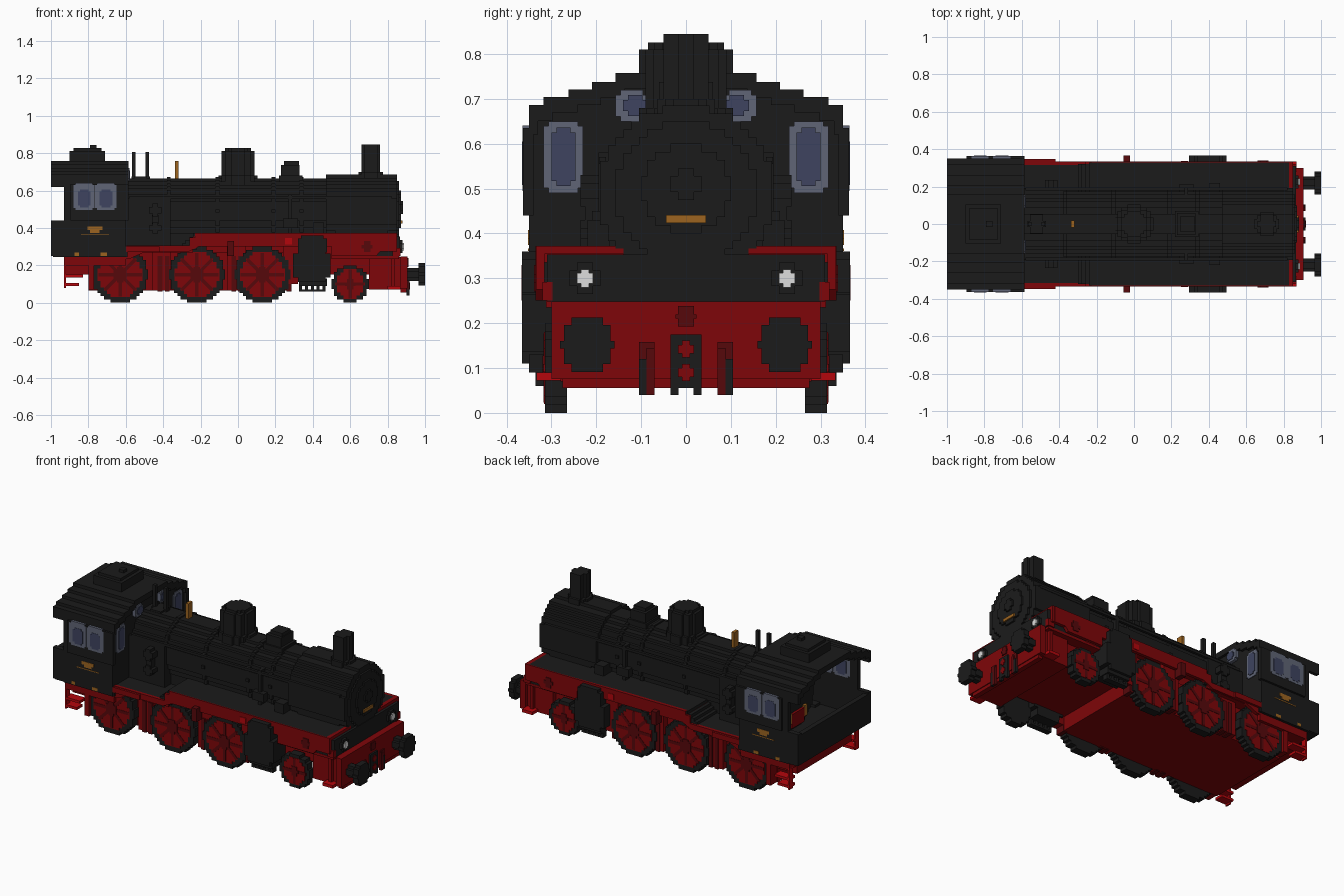
import bpy, bmesh, math
from mathutils import Vector

if "Cube" in bpy.data.objects:
    bpy.data.objects.remove(bpy.data.objects["Cube"])

V = 0.0174  # block size of the stepped shapes


def material(name, rgb):
    lin = [((c / 255 + 0.055) / 1.055) ** 2.4 if c > 10 else c / 3294 for c in rgb] + [1]
    m = bpy.data.materials.new(name)
    m.use_nodes = True
    m.diffuse_color = lin
    m.node_tree.nodes["Principled BSDF"].inputs["Base Color"].default_value = lin
    return m


BLACK = material("soot black", (27, 27, 27))
RED = material("frame red", (127, 6, 9))
BRIGHT = material("bright step red", (180, 6, 12))
DARK = material("deep red", (86, 8, 11))
FRAME = material("window frame grey", (96, 101, 118))
GLASS = material("window blue", (62, 68, 96))
BRASS = material("brass", (156, 100, 32))
WHITE = material("lamp white", (222, 222, 222))


def rect(u0, u1, v0, v1):
    return [(u0, v0), (u1, v0), (u1, v1), (u0, v1)]


def stepped(r, cu=0, cv=0, block=V):
    """Blocky disc outline: rows of constant height, widths snapped to blocks."""
    n = max(3, round(2 * r / block))
    h, side = 2 * r / n, []
    for i in range(n):
        t = (-r + (i + 0.5) * h) / r
        w = min(r, max(block, round(r * math.sqrt(1 - t * t) / block) * block))
        for p in ((w, -r + i * h), (w, -r + (i + 1) * h)):
            if not side or (Vector(side[-1]) - Vector(p)).length > 1e-6:
                side.append(p)
    ring = side + [(-u, v) for u, v in reversed(side)]
    return [(cu + u, cv + v) for u, v in ring]


def soft_rect(u0, u1, v0, v1, c=0.011):
    """Rectangle with notched corners."""
    return [(u0 + c, v0), (u1 - c, v0), (u1 - c, v0 + c), (u1, v0 + c), (u1, v1 - c), (u1 - c, v1 - c),
            (u1 - c, v1), (u0 + c, v1), (u0 + c, v1 - c), (u0, v1 - c), (u0, v0 + c), (u0 + c, v0 + c)]


def build(name, mat, prisms, mirror=False):
    """Each prism is (axis, from, to, outline); mirror adds the -y copy."""
    bm = bmesh.new()
    for sign in ((1, -1) if mirror else (1,)):
        for axis, a, b, pts in prisms:
            def at(u, v, d):
                p = {"x": (d, u, v), "y": (u, d, v), "z": (u, v, d)}[axis]
                return bm.verts.new((p[0], p[1] * sign, p[2]))
            lo, hi = [at(u, v, a) for u, v in pts], [at(u, v, b) for u, v in pts]
            bm.faces.new(lo)
            bm.faces.new(hi)
            for i in range(len(pts)):
                j = (i + 1) % len(pts)
                bm.faces.new((lo[i], lo[j], hi[j], hi[i]))
    bmesh.ops.recalc_face_normals(bm, faces=bm.faces)
    me = bpy.data.meshes.new(name)
    bm.to_mesh(me)
    bm.free()
    me.materials.append(mat)
    bpy.context.collection.objects.link(bpy.data.objects.new(name, me))


def box(x0, x1, y0, y1, z0, z1):
    return ("x", x0, x1, rect(y0, y1, z0, z1))


# boiler, smokebox and its door
build("boiler", BLACK, [("x", -0.60, 0.48, stepped(0.175, 0, 0.49))])
build("boiler_bands", BLACK, [("x", x, x + 0.02, stepped(0.183, 0, 0.49)) for x in (-0.38, -0.12, 0.18, 0.33)])
build("boiler_cradle", BLACK, [box(-0.40, 0.52, -0.13, 0.13, 0.28, 0.37)])
build("smokebox", BLACK, [("x", 0.47, 0.85, stepped(0.195, 0, 0.49))])
build("smokebox_door", BLACK, [("x", 0.84, 0.862, stepped(0.16, 0, 0.49)),
                               ("x", 0.86, 0.872, stepped(0.10, 0, 0.50)),
                               ("x", 0.87, 0.882, stepped(0.035, 0, 0.51))])
build("front_plate", BRASS, [box(0.86, 0.880, -0.045, 0.045, 0.423, 0.441)])
build("firebox", BLACK, [box(-0.60, -0.36, -0.19, 0.19, 0.28, 0.56)])
build("smokebox_saddle", BLACK, [box(0.50, 0.83, -0.13, 0.13, 0.30, 0.42),
                                 box(0.52, 0.80, -0.17, 0.17, 0.30, 0.385)])

# chimney, domes and pipes on top
build("chimney", BLACK, [("z", 0.62, 0.845, stepped(0.05, 0.71, 0)),
                         ("z", 0.62, 0.70, stepped(0.065, 0.71, 0))])
build("steam_dome", BLACK, [("z", 0.60, 0.81, stepped(0.09, 0, 0)),
                            ("z", 0.80, 0.826, stepped(0.07, 0, 0)),
                            ("z", 0.60, 0.68, stepped(0.105, 0, 0))])
build("sand_box", BLACK, [box(0.23, 0.33, -0.06, 0.06, 0.62, 0.737),
                          box(0.245, 0.325, -0.04, 0.04, 0.73, 0.757),
                          box(0.22, 0.345, -0.07, 0.07, 0.62, 0.68)])
build("safety_valves", BLACK, [box(x, x + 0.02, -0.01, 0.01, 0.63, 0.805) for x in (-0.567, -0.495)]
      + [("z", 0.62, 0.675, stepped(0.05, -0.52, 0))])
build("whistle", BRASS, [box(-0.338, -0.319, -0.02, 0.02, 0.64, 0.757)])

# fittings along the boiler sides
build("side_pump", BLACK, [("y", 0.17, 0.235, soft_rect(-0.475, -0.41, 0.37, 0.43, V)),
                           ("y", 0.17, 0.225, rect(-0.46, -0.425, 0.42, 0.47)),
                           ("y", 0.17, 0.235, soft_rect(-0.475, -0.41, 0.46, 0.53, V))], True)
build("feed_pipes", BLACK, [box(0.27, 0.29, 0.15, 0.195, 0.36, 0.58), box(0.24, 0.32, 0.17, 0.21, 0.40, 0.45),
                            box(0.40, 0.46, 0.12, 0.22, 0.36, 0.43)], True)
build("handrails", BLACK, [box(-0.58, 0.82, 0.178, 0.194, 0.555, 0.57)], True)

# cab walls, floor and half-height rear wall
build("cab_sides", BLACK, [box(-0.93, -0.60, 0.32, 0.350, 0.245, 0.66), box(-1.0, -0.92, 0.32, 0.350, 0.25, 0.44),
                           box(-0.895, -0.585, 0.34, 0.363, 0.44, 0.635)], True)
build("cab_rear_wall", BLACK, [box(-1.0, -0.97, -0.33, 0.33, 0.25, 0.43)])
build("cab_floor", BLACK, [box(-0.99, -0.59, -0.345, 0.345, 0.245, 0.285)])
build("cab_front_wall", BLACK, [box(-0.62, -0.60, -w, w, a, b) for w, a, b in
                                ((0.345, 0.26, 0.67), (0.31, 0.67, 0.69), (0.255, 0.69, 0.71), (0.2, 0.71, 0.735))])
build("firebox_backhead", BLACK, [("x", -0.74, -0.60, stepped(0.17, 0, 0.45))])
build("fire_door", RED, [box(-0.755, -0.735, -0.06, 0.06, 0.30, 0.385)])
build("backhead_gauges", BRASS, [box(-0.755, -0.735, y, y + 0.03, 0.33, 0.395) for y in (-0.09, 0.06)])

# stepped shell roof with vent hatch
ROOF = [(0.350, 0.686), (0.318, 0.704), (0.262, 0.721), (0.209, 0.738), (0.157, 0.757)]
build("cab_roof_slopes", BLACK, [box(-1.0, -0.585, ROOF[i + 1][0] - 0.02, w, z - 0.035, z)
                                 for i, (w, z) in enumerate(ROOF[:-1])]
      + [box(-1.0, -0.585, 0.33, 0.350, 0.62, 0.686)], True)
build("cab_roof_top", BLACK, [box(-1.0, -0.585, -0.157, 0.157, 0.722, 0.757)])
build("roof_hatch", BLACK, [box(-0.90, -0.71, -0.105, 0.105, 0.75, 0.81), box(-0.88, -0.73, -0.085, 0.085, 0.80, 0.826),
                            box(-0.79, -0.757, -0.017, 0.017, 0.82, 0.843)])

# cab windows: plates a little proud of both wall faces
side, side_glass = [], []
for x0, x1 in ((-0.88, -0.766), (-0.764, -0.65)):
    side.append(("y", 0.317, 0.3645, soft_rect(x0, x1, 0.495, 0.64)))
    side_glass.append(("y", 0.314, 0.366, soft_rect(x0 + 0.024, x1 - 0.022, 0.508, 0.605)))
build("side_window_frames", FRAME, side, True)
build("side_window_glass", GLASS, side_glass, True)
build("front_window_frames", FRAME, [("x", -0.625, -0.595, soft_rect(0.23, 0.318, 0.49, 0.65)),
                                     ("x", -0.625, -0.581, soft_rect(0.085, 0.157, 0.65, 0.72))], True)
build("front_window_glass", GLASS, [("x", -0.629, -0.591, soft_rect(0.246, 0.300, 0.506, 0.636)),
                                    ("x", -0.629, -0.577, soft_rect(0.086, 0.140, 0.662, 0.708))], True)
build("cab_plates", BRASS, [("y", 0.345, 0.352, rect(-0.805, -0.725, 0.388, 0.408)),
                            ("y", 0.345, 0.352, rect(-0.79, -0.74, 0.374, 0.39)),
                            ("y", 0.345, 0.352, rect(-0.84, -0.69, 0.361, 0.366)),
                            ("y", 0.345, 0.352, rect(-0.875, -0.85, 0.25, 0.268)),
                            ("y", 0.345, 0.352, rect(-0.735, -0.70, 0.25, 0.268))], True)

# running boards: high in front, stepping down towards the cab, red underneath
build("running_board", BLACK, [box(-0.24, 0.83, -0.328, 0.328, 0.354, 0.372),
                               box(-0.60, -0.22, -0.328, 0.328, 0.285, 0.302)]
      + [box(-0.30 + i * 0.02, -0.22, -0.322, 0.322, 0.29, 0.318 + i * V) for i in range(3)])
build("board_underside", RED, [box(-0.24, 0.83, -0.325, 0.325, 0.335, 0.356),
                               box(-0.60, -0.24, -0.325, 0.325, 0.268, 0.287)])
skirt = [(-0.62, 0.235), (-0.58, 0.235), (-0.50, 0.27), (-0.27, 0.27), (-0.21, 0.30), (0.50, 0.30), (0.50, 0.25),
         (0.74, 0.25), (0.76, 0.275), (0.835, 0.275), (0.835, 0.372),
         (-0.23, 0.372), (-0.23, 0.35), (-0.26, 0.35), (-0.26, 0.305), (-0.62, 0.305)]
build("board_skirt", RED, [("y", 0.316, 0.335, skirt), box(-0.60, -0.42, 0.32, 0.348, 0.27, 0.302)], True)
build("board_front_edge", RED, [box(0.825, 0.85, 0.13, 0.333, 0.354, 0.372), box(0.825, 0.85, 0.315, 0.333, 0.275, 0.36),
                                box(0.825, 0.868, 0.298, 0.32, 0.25, 0.292)], True)
build("skirt_brackets", DARK, [box(-0.055, -0.022, 0.315, 0.367, 0.25, 0.33),
                               ("y", 0.33, 0.339, stepped(0.03, 0.69, 0.30))], True)
build("skirt_tabs", BRIGHT, [("y", 0.33, 0.338, rect(0.25, 0.288, 0.312, 0.345))], True)

# underframe
build("main_frame", RED, [box(-0.80, 0.28, -0.262, 0.262, 0.065, 0.27), box(-0.93, 0.30, -0.26, 0.26, 0.15, 0.25),
                          box(-0.24, 0.28, -0.24, 0.24, 0.26, 0.34), box(-0.93, -0.60, -0.335, 0.335, 0.20, 0.247)])
build("front_frame", RED, [box(0.27, 0.855, -0.25, 0.25, 0.15, 0.30), box(0.70, 0.89, -0.28, 0.28, 0.07, 0.245),
                           box(0.50, 0.86, -0.312, 0.312, 0.235, 0.25)])
build("frame_panels", RED, [box(-0.46, -0.36, 0.25, 0.30, 0.065, 0.28), box(-0.06, 0.04, 0.25, 0.30, 0.065, 0.34),
                            box(0.24, 0.32, 0.25, 0.31, 0.10, 0.34)], True)
build("brake_hangers", DARK, [box(x, x + 0.025, 0.25, 0.306, 0.06, 0.25) for x in (-0.43, -0.39, -0.035, 0.0, 0.26)], True)
build("rear_steps", BRIGHT, [box(-0.93, -0.92, 0.30, 0.335, 0.08, 0.21), box(-0.93, -0.85, 0.28, 0.335, 0.09, 0.105),
                             box(-0.93, -0.83, 0.28, 0.335, 0.135, 0.15)], True)
build("rear_hangers", RED, [box(-0.80, -0.77, 0.27, 0.33, 0.07, 0.20)], True)
build("front_steps", BRIGHT, [box(0.80, 0.87, 0.28, 0.333, 0.072, 0.09)], True)
build("front_step_posts", RED, [box(0.82, 0.84, 0.28, 0.30, 0.08, 0.24)], True)

# front deck, lamps and buffer beam
build("front_deck", BLACK, [box(0.60, 0.865, -0.31, 0.31, 0.248, 0.353)])
build("lamp_bodies", BLACK, [("x", 0.86, 0.88, stepped(0.035, 0.225, 0.30))], True)
build("lamps", WHITE, [("x", 0.87, 0.888, stepped(0.02, 0.225, 0.30, V / 2))], True)
build("buffer_beam", RED, [box(0.87, 0.905, -0.30, 0.30, 0.075, 0.248), box(0.87, 0.90, -0.275, 0.275, 0.055, 0.08)])
build("beam_badge", DARK, [("x", 0.90, 0.911, stepped(0.023, 0, 0.215, V / 2))])
build("buffers", BLACK, [("x", 0.90, 0.97, stepped(0.035, 0.22, 0.152)),
                         ("x", 0.965, 1.0, stepped(0.061, 0.22, 0.152))], True)
build("coupling", BLACK, [box(0.90, 0.916, -0.035, 0.035, 0.055, 0.175)]
      + [box(0.90, 0.916, s - 0.009, s + 0.009, 0.04, 0.08) for s in (-0.026, 0.026)])
build("coupling_eyes", RED, [("x", 0.91, 0.92, stepped(0.019, 0, z, V / 2)) for z in (0.09, 0.142)])
build("brake_hoses", DARK, [box(0.90, 0.912, 0.07, 0.105, 0.07, 0.158), box(0.90, 0.916, 0.07, 0.088, 0.04, 0.145)], True)
build("hose_ends", BLACK, [box(0.90, 0.916, 0.088, 0.105, 0.04, 0.12)], True)

# steam cylinders with a row of drain cocks joined by a thin rail
build("cylinders", BLACK, [("y", 0.24, 0.366, soft_rect(0.295, 0.495, 0.11, 0.29, 0.026)),
                           ("y", 0.24, 0.35, rect(0.325, 0.475, 0.09, 0.13)),
                           ("y", 0.24, 0.366, soft_rect(0.32, 0.475, 0.25, 0.36, V))], True)
build("drain_cocks", BLACK, [box(0.325 + i * 0.032, 0.341 + i * 0.032, 0.30, 0.335, 0.066, 0.095) for i in range(5)]
      + [box(0.325, 0.469, 0.30, 0.335, 0.06, 0.071)], True)


# wheels with blocky rims, red webs and darker spokes
def wheel(name, x, r, spokes):
    build(name + "_tyre", BLACK, [("y", 0.265, 0.314, stepped(r, x, r))], True)
    build(name + "_web", RED, [("y", 0.30, 0.316, stepped(r * 0.80, x, r))], True)
    bars = []
    for i in range(spokes):
        c, s = math.cos(math.tau * i / spokes), math.sin(math.tau * i / spokes)
        bars.append(("y", 0.31, 0.318, [(x + c * u - s * v, r + s * u + c * v)
                                        for u, v in rect(0.01, r * 0.77, -0.009, 0.009)]))
    build(name + "_spokes", DARK, bars, True)
    build(name + "_hub", DARK, [("y", 0.31, 0.320, stepped(r * 0.28, x, r))], True)


for label, wx in (("rear", -0.63), ("middle", -0.22), ("front", 0.13)):
    wheel(label + "_driving_wheel", wx, 0.15, 8)
wheel("leading_wheel", 0.60, 0.10, 4)
